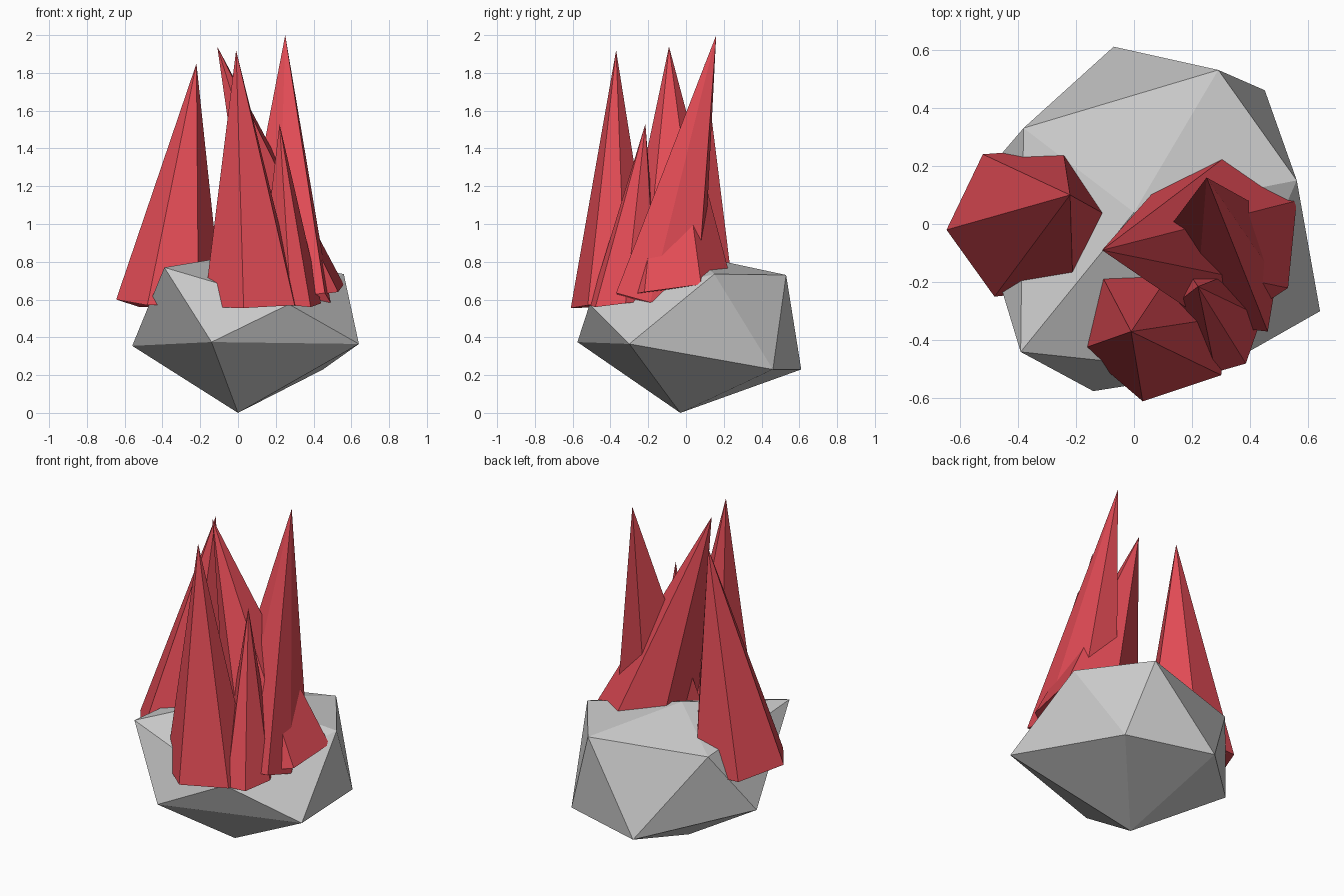
import bpy

red = bpy.data.materials.new("crystal_red")
red.diffuse_color = (0.75, 0.07, 0.09, 1)


def make_object(name, verts, faces, material=None):
    mesh = bpy.data.meshes.new(name)
    mesh.from_pydata(verts, [], faces)
    mesh.update()
    if material:
        mesh.materials.append(material)
    obj = bpy.data.objects.new(name, mesh)
    bpy.context.collection.objects.link(obj)
    return obj


# Rock: an uneven icosahedron made of two five-point rings and two poles
def rock(bottom, lower, upper, top):
    faces = []
    for i in range(5):
        j = (i + 1) % 5
        faces += [(0, 1 + j, 1 + i), (1 + i, 1 + j, 6 + i),
                  (6 + i, 1 + j, 6 + j), (6 + i, 6 + j, 11)]
    make_object("rock_base", [bottom] + lower + upper + [top], faces)


rock((0, -0.03, 0),
     [(-0.56, 0.12, 0.355), (-0.14, -0.575, 0.375), (0.64, -0.30, 0.365),
      (0.45, 0.46, 0.23), (-0.07, 0.61, 0.23)],
     [(-0.39, -0.44, 0.77), (0.27, -0.51, 0.575), (0.56, 0.15, 0.735),
      (0.29, 0.53, 0.73), (-0.38, 0.33, 0.71)],
     (0, 0.04, 0.835))


# Crystals: leaning six-sided spikes with uneven base rings (counter-clockwise)
def crystal(name, apex, ring):
    n = len(ring)
    faces = [(i, (i + 1) % n, n) for i in range(n)]
    faces.append(tuple(reversed(range(n))))
    make_object(name, ring + [apex], faces, red)


crystal("left_crystal", (-0.22, 0.10, 1.85),
        [(-0.645, -0.02, 0.60), (-0.48, -0.25, 0.57), (-0.21, -0.22, 0.58),
         (-0.085, 0.025, 0.58), (-0.245, 0.26, 0.56), (-0.52, 0.24, 0.56)])
crystal("front_crystal", (-0.01, -0.37, 1.92),
        [(-0.18, -0.43, 0.56), (0.03, -0.61, 0.555), (0.30, -0.52, 0.57),
         (0.32, -0.32, 0.58), (0.13, -0.16, 0.60), (-0.12, -0.16, 0.60)])
crystal("back_crystal", (-0.11, -0.09, 1.94),
        [(0.56, 0.08, 0.68), (0.34, 0.25, 0.66), (0.085, 0.13, 0.65),
         (0.08, -0.22, 0.62), (0.30, -0.37, 0.61), (0.53, -0.22, 0.64)])
crystal("tall_crystal", (0.25, 0.16, 2.0),
        [(0.49, -0.19, 0.585), (0.43, 0.06, 0.64), (0.20, 0.09, 0.64),
         (-0.02, -0.20, 0.60), (0.21, -0.34, 0.60), (0.46, -0.37, 0.635)])
crystal("short_crystal", (0.22, -0.215, 1.53),
        [(0.28, -0.51, 0.57), (0.385, -0.48, 0.56), (0.44, -0.32, 0.58),
         (0.36, -0.16, 0.60), (0.17, -0.14, 0.60), (0.11, -0.30, 0.60)])
